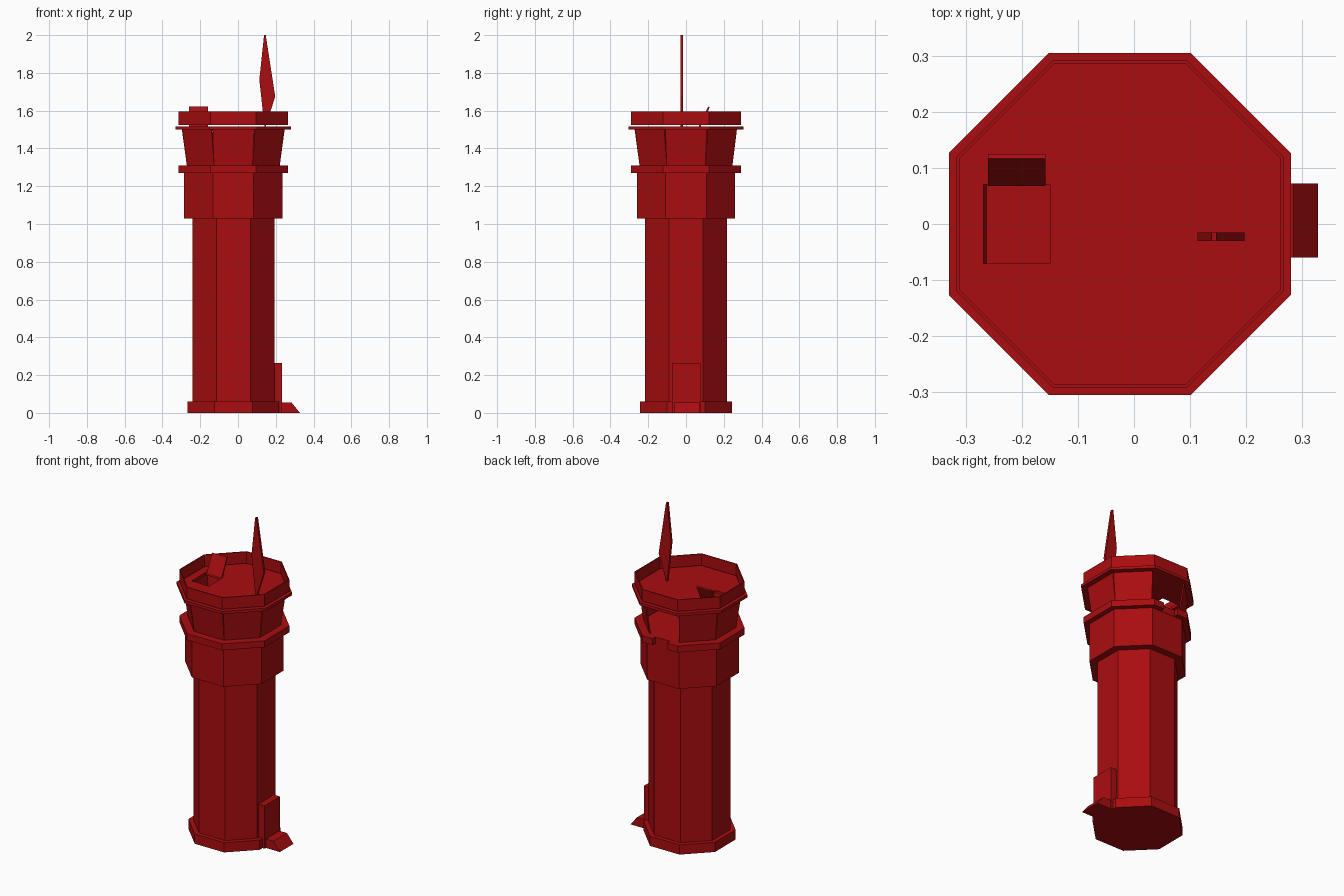
import bpy
import bmesh
from math import cos, sin, pi, radians
from mathutils import Matrix, Vector

if "Cube" in bpy.data.objects:
    bpy.data.objects.remove(bpy.data.objects["Cube"], do_unlink=True)

RED = (0.4, 0.004, 0.005, 1)
red = bpy.data.materials.new("deep red")
red.use_nodes = True
red.diffuse_color = RED
red.node_tree.nodes["Principled BSDF"].inputs["Base Color"].default_value = RED

CX = -0.025          # tower axis
SIDES = 8


def finish(name, bm):
    bmesh.ops.recalc_face_normals(bm, faces=bm.faces)
    mesh = bpy.data.meshes.new(name)
    bm.to_mesh(mesh)
    bm.free()
    mesh.materials.append(red)
    ob = bpy.data.objects.new(name, mesh)
    bpy.context.collection.objects.link(ob)
    return ob


def octagon(bm, apothem, z):
    r = apothem / cos(pi / SIDES)
    angles = [(i + 0.5) * 2 * pi / SIDES for i in range(SIDES)]
    return [bm.verts.new((CX + r * cos(a), r * sin(a), z)) for a in angles]


def stack(name, profile, closed=False):
    """Octagonal solid through (apothem, z) pairs; closed makes a hollow ring."""
    bm = bmesh.new()
    rings = [octagon(bm, a, z) for a, z in profile]
    pairs = list(zip(rings, rings[1:]))
    if closed:
        pairs.append((rings[-1], rings[0]))
    else:
        bm.faces.new(rings[0])
        bm.faces.new(rings[-1])
    for lo, hi in pairs:
        for i in range(SIDES):
            j = (i + 1) % SIDES
            bm.faces.new((lo[i], lo[j], hi[j], hi[i]))
    return finish(name, bm)


def extrude(name, points, offset):
    """Solid made by sweeping a flat outline along an offset."""
    bm = bmesh.new()
    face = bm.faces.new([bm.verts.new(p) for p in points])
    new = bmesh.ops.extrude_face_region(bm, geom=[face])["geom"]
    verts = [v for v in new if isinstance(v, bmesh.types.BMVert)]
    bmesh.ops.translate(bm, verts=verts, vec=Vector(offset))
    return finish(name, bm)


def box(name, x0, x1, y0, y1, z0, z1):
    outline = [(x0, y0, z0), (x1, y0, z0), (x1, y1, z0), (x0, y1, z0)]
    return extrude(name, outline, (0, 0, z1 - z0))


def cut(ob, cutter):
    cutter.hide_render = True
    mod = ob.modifiers.new("cut", "BOOLEAN")
    mod.operation = "DIFFERENCE"
    mod.solver = "EXACT"
    mod.object = cutter
    bpy.context.view_layer.objects.active = ob
    bpy.ops.object.modifier_apply(modifier=mod.name)
    bpy.data.objects.remove(cutter, do_unlink=True)


# Tower body: foot, shaft and wider upper storey
stack("tower_body", [(0.243, 0), (0.243, 0.06), (0.217, 0.06),
                     (0.217, 1.03), (0.26, 1.03), (0.26, 1.27)])

# Cab floor ledge with a gap at the back opening
ledge = stack("cab_ledge", [(0.291, 1.27), (0.291, 1.31)])
cut(ledge, box("ledge_cutter", CX - 0.05, CX + 0.05, 0.262, 0.4, 1.2, 1.4))

# Outward leaning cab panels, leaving the back side open
for i in range(SIDES):
    if i == 2:
        continue
    lo, hi, wlo, whi = 0.246, 0.272, 0.102, 0.109
    outline = [(lo, -wlo, 1.31), (lo, wlo, 1.31), (hi, whi, 1.5), (hi, -whi, 1.5)]
    panel = extrude(f"cab_panel_{i}", outline, (-0.008, 0, 0))
    panel.data.transform(Matrix.Translation((CX, 0, 0))
                         @ Matrix.Rotation(i * 2 * pi / SIDES, 4, "Z"))

# Roof deck with hatch opening, and the parapet just above it
deck = stack("roof_deck", [(0.305, 1.5), (0.305, 1.517)])
cut(deck, box("hatch_cutter", -0.268, -0.15, -0.07, 0.07, 1.4, 1.6))
stack("roof_parapet", [(0.291, 1.523), (0.291, 1.595),
                       (0.285, 1.595), (0.285, 1.523)], closed=True)

# Open hatch lid leaning back
extrude("hatch_lid", [(-0.26, 0.068, 1.517), (-0.26, 0.076, 1.513),
                      (-0.26, 0.125, 1.617), (-0.26, 0.117, 1.622)], (0.102, 0, 0))

# Blade shaped mast
extrude("mast_blade", [(0.14, -0.03, 1.515), (0.146, -0.03, 1.515),
                       (0.197, -0.03, 1.675), (0.147, -0.03, 2),
                       (0.138, -0.03, 2), (0.113, -0.03, 1.765)], (0, 0.015, 0))

# Entrance block and sloping doorstep on the left side
box("entrance", 0.15, 0.233, -0.073, 0.077, 0, 0.265)
extrude("doorstep", [(0.2, -0.06, 0), (0.328, -0.06, 0),
                     (0.284, -0.06, 0.055), (0.2, -0.06, 0.055)], (0, 0.132, 0))
